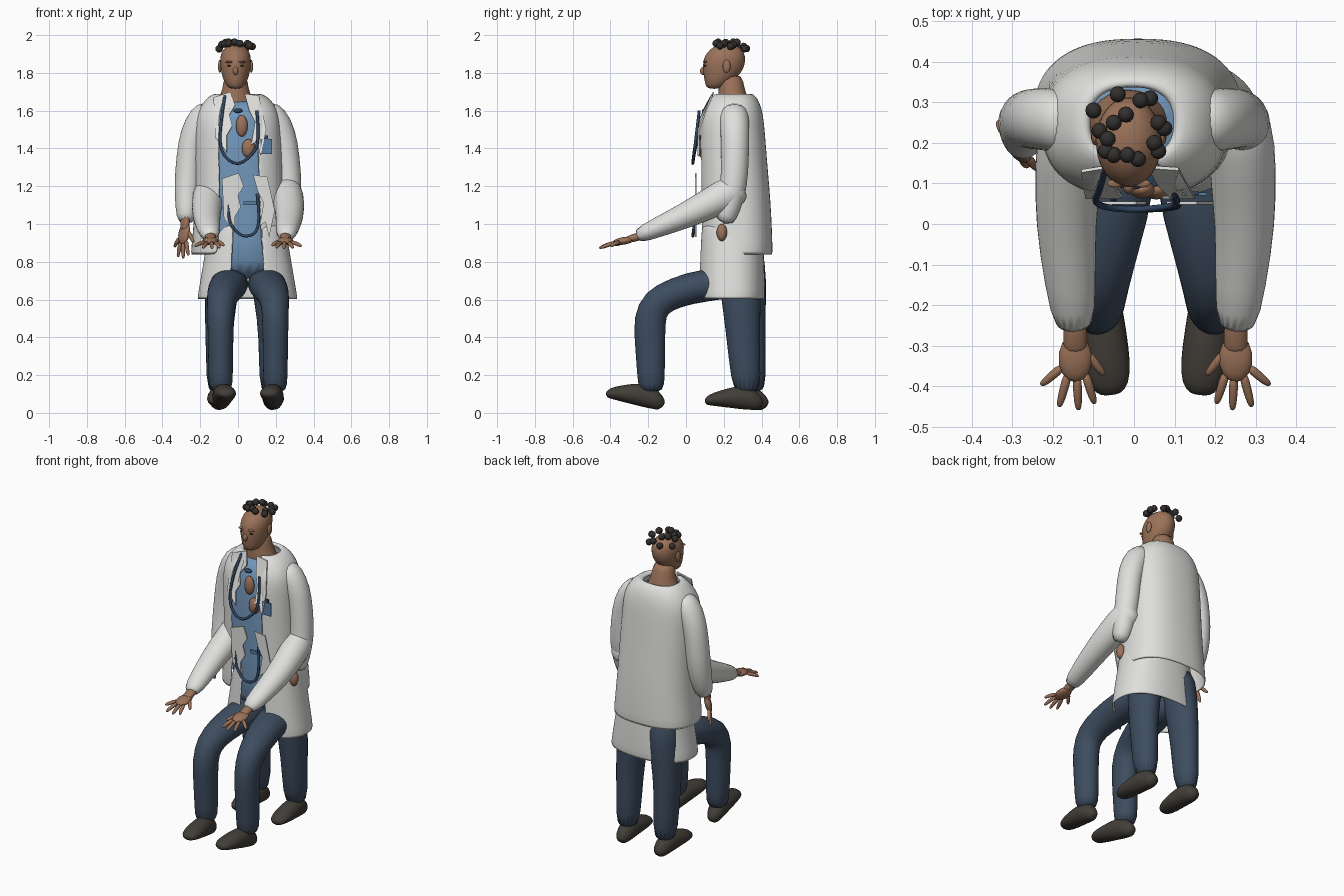
import bpy, bmesh, math
from math import sin, cos, pi, copysign
from mathutils import Vector, Matrix

cube = bpy.data.objects.get("Cube")
if cube:
    bpy.data.objects.remove(cube)


def material(name, *rgb):
    m = bpy.data.materials.new(name)
    m.use_nodes = True
    m.diffuse_color = (*rgb, 1)
    m.node_tree.nodes["Principled BSDF"].inputs["Base Color"].default_value = (*rgb, 1)
    return m


WHITE = material("coat white", .74, .74, .72)
SKIN = material("skin brown", .33, .17, .1)
DENIM = material("trouser navy", .047, .073, .115)
BLUE = material("shirt blue", .17, .31, .5)
SHOE = material("shoe brown", .055, .048, .04)
HAIR = material("hair dark", .032, .029, .027)
CORD = material("cord navy", .03, .06, .12)
BADGE = material("badge blue", .1, .2, .36)


def finish(name, bm, mat, thick=0, subdiv=0, smooth=True):
    bmesh.ops.recalc_face_normals(bm, faces=bm.faces[:])
    me = bpy.data.meshes.new(name)
    bm.to_mesh(me)
    bm.free()
    me.materials.append(mat)
    for p in me.polygons:
        p.use_smooth = smooth
    ob = bpy.data.objects.new(name, me)
    bpy.context.collection.objects.link(ob)
    if thick:
        ob.modifiers.new("thickness", 'SOLIDIFY').thickness = thick
    if subdiv:
        ob.modifiers.new("smooth", 'SUBSURF').levels = subdiv
        ob.modifiers["smooth"].render_levels = subdiv
    return ob


def loft(name, rings, mat, n=16, gap=0, flat=False, power=1, matrix=None, subdiv=1):
    """Skin rings (x, y, z, rx, ry); gap opens the front by that half angle."""
    bm = bmesh.new()
    rows = []
    for i, (x, y, z, rx, ry) in enumerate(rings):
        a, b = rings[max(i - 1, 0)], rings[min(i + 1, len(rings) - 1)]
        t = Vector((0, 0, 1)) if flat else (Vector(b[:3]) - Vector(a[:3])).normalized()
        side = Vector((1, 0, 0))
        side = (side - t * side.dot(t)).normalized()
        up = t.cross(side)
        row = []
        for k in range(n + (1 if gap else 0)):
            ang = -pi / 2 + gap + k * (2 * pi - 2 * gap) / n
            c, s = (copysign(abs(v) ** power, v) for v in (cos(ang), sin(ang)))
            row.append(bm.verts.new(Vector((x, y, z)) + side * rx * c + up * ry * s))
        rows.append(row)
    for p, q in zip(rows, rows[1:]):
        for k in range(n):
            j = (k + 1) % len(p)
            bm.faces.new((p[k], p[j], q[j], q[k]))
    if not gap:
        bm.faces.new(rows[0])
        bm.faces.new(rows[-1])
    if matrix:
        bm.transform(matrix)
    return finish(name, bm, mat, .008 if gap else 0, subdiv)


def ball(name, loc, size, mat, matrix=None, seg=14):
    bm = bmesh.new()
    bmesh.ops.create_uvsphere(bm, u_segments=seg, v_segments=seg // 2 + 2, radius=1)
    bm.transform((matrix or Matrix()) @ Matrix.Translation(loc) @ Matrix.Diagonal((*size, 1)))
    return finish(name, bm, mat)


def plate(name, pts, mat):
    bm = bmesh.new()
    bm.faces.new([bm.verts.new(p) for p in pts])
    return finish(name, bm, mat, .008, smooth=False)


def cord(name, pts, r):
    cu = bpy.data.curves.new(name, 'CURVE')
    cu.dimensions = '3D'
    cu.bevel_depth = r
    cu.bevel_resolution = 2
    sp = cu.splines.new('NURBS')
    sp.points.add(len(pts) - 1)
    for p, co in zip(sp.points, pts):
        p.co = (*co, 1)
    sp.use_endpoint_u = True
    sp.order_u = 3
    cu.materials.append(CORD)
    bpy.context.collection.objects.link(bpy.data.objects.new(name, cu))


def hand(name, matrix):
    """Hand reaching along -y, thumb on +x."""
    ball(name + "_palm", (0, -.055, -.006), (.042, .06, .02), SKIN, matrix)
    loft(name + "_wrist", [(0, .06, .01, .033, .026), (0, 0, 0, .03, .022),
                           (0, -.05, -.004, .034, .018)], SKIN, 10, matrix=matrix)
    fingers = [(-.03, -.075, -.085, -.125), (-.017, -.09, -.04, -.18), (.004, -.095, .008, -.188),
               (.024, -.09, .048, -.172), (.028, -.04, .072, -.1)]
    for i, (x0, y0, x1, y1) in enumerate(fingers):
        path = [(x0 + (x1 - x0) * t, y0 + (y1 - y0) * t, -.008 - .016 * t * t, r, r)
                for t, r in ((0, .013), (.5, .012), (.9, .01), (1, .004))]
        loft(f"{name}_finger_{i + 1}", path, SKIN, 8, matrix=matrix)


def shoe(name, x0, x1, y, tilt):
    prof = [(0, .02, .025), (.02, .045, .045), (.08, .056, .068), (.15, .058, .058),
            (.22, .06, .043), (.275, .05, .03), (.298, .025, .014)]
    loft(name, [(x0 + (x1 - x0) * u / .3, y - u, h + .005 + tilt * u, w, h)
                for u, w, h in prof], SHOE, 14)


# Head and neck
HX = -.013
loft("head", [(HX, .15, 1.715, .03, .035), (HX, .162, 1.735, .052, .06), (HX, .182, 1.775, .07, .088),
              (HX, .198, 1.82, .08, .11), (HX, .203, 1.87, .084, .114), (HX, .21, 1.91, .077, .1),
              (HX, .215, 1.94, .052, .068), (HX, .215, 1.953, .02, .026)], SKIN, 20, flat=True)
loft("neck", [(HX, .25, 1.58, .12, .09), (HX, .25, 1.66, .095, .085), (HX, .242, 1.71, .068, .068),
              (HX, .235, 1.8, .064, .066)], SKIN, flat=True)
ball("nose", (HX, .092, 1.81), (.014, .018, .022), SKIN)
ball("lips", (HX, .11, 1.765), (.024, .013, .01), SKIN)
for s, side in ((-1, "right"), (1, "left")):
    ball(side + "_ear", (HX + s * .083, .215, 1.835), (.01, .021, .034), SKIN)
    ball(side + "_eye", (HX + s * .032, .103, 1.838), (.012, .008, .005), HAIR)
    ball(side + "_brow", (HX + s * .034, .1, 1.858), (.02, .01, .006), SKIN)

# Hair tufts sit on the crown, lower towards its rim
tufts = [(-.04, .32), (-.1, .28), (.016, .305), (.04, .31), (-.02, .27), (-.05, .25), (-.085, .23),
         (-.065, .21), (-.07, .18), (-.05, .17), (-.016, .17), (.01, .16), (.05, .2), (.06, .25),
         (.075, .236), (.06, .18)]
for i, (x, y) in enumerate(tufts):
    drop = 4 * ((x - HX) ** 2 + (y - .22) ** 2)
    ball(f"hair_tuft_{i + 1}", (x, y, 1.972 - drop), (.02, .02, .02), HAIR, seg=12)

# Shirt, coat and lower coat skirt
loft("shirt", [(.03, .24, .7, .19, .14), (.03, .23, .9, .19, .145), (.02, .23, 1.2, .19, .145),
               (.01, .23, 1.5, .18, .145), (.005, .24, 1.6, .15, .125), (0, .245, 1.66, .1, .09)],
     BLUE, 24, flat=True, power=.8)
loft("coat", [(.01, .265, .835, .262, .195), (.01, .263, .95, .25, .193), (.01, .26, 1.1, .238, .19),
              (.005, .25, 1.3, .235, .182), (0, .24, 1.5, .23, .177), (0, .24, 1.58, .222, .168),
              (0, .247, 1.64, .19, .145), (0, .25, 1.68, .15, .118), (-.005, .25, 1.695, .11, .092),
              (-.005, .25, 1.67, .1, .085)], WHITE, 32, gap=.38, flat=True, power=.82)
loft("coat_skirt", [(.05, .24, .6, .268, .18), (.05, .24, .7, .25, .178), (.05, .24, .85, .225, .172),
                    (.05, .24, 1, .2, .165)], WHITE, 32, gap=.3, flat=True, power=.85)

# Ragged lapels: the upper pair leans back to the neck, the lower pair hangs flat
lapels = {"right": [(-.13, 1.67), (-.04, 1.7), (-.015, 1.63), (-.045, 1.58), (-.03, 1.52), (-.06, 1.47),
                    (-.06, 1.38), (-.12, 1.46)],
          "left": [(.035, 1.69), (.11, 1.68), (.15, 1.5), (.12, 1.36), (.1, 1.44), (.07, 1.42),
                   (.09, 1.54), (.06, 1.6)]}
for side, pts in lapels.items():
    plate(side + "_upper_lapel", [(x, .062 + max(0, z - 1.54) * .5, z) for x, z in pts], WHITE)
    plate(side + "_lower_lapel", [(x + .045, .056, z - .43) for x, z in pts], WHITE)

# Listening tube loops
cord("upper_tube", [(-.07, .14, 1.68), (-.085, .08, 1.58), (-.1, .055, 1.43), (-.07, .04, 1.35),
                    (0, .035, 1.31), (.07, .04, 1.36), (.115, .05, 1.43), (.1, .07, 1.6)], .008)
cord("lower_tube", [(-.05, .06, 1.16), (-.055, .05, 1.03), (-.02, .04, .97), (.03, .035, .93),
                    (.1, .04, .95), (.115, .05, 1.05), (.1, .06, 1.16)], .008)

# Badge with clip, pocket tag, exposed skin on the chest
for name, x, y, z, w, h, mat in (("badge", .15, .07, 1.41, .03, .04, BADGE),
                                 ("badge_clip", .15, .072, 1.457, .01, .012, CORD),
                                 ("pocket_tag", .07, .075, 1.11, .04, .01, BADGE)):
    plate(name, [(x - w, y, z - h), (x + w, y, z - h), (x + w, y, z + h), (x - w, y, z + h)], mat)
ball("upper_chest_skin", (.02, .085, 1.52), (.032, .022, .058), SKIN)
ball("lower_chest_skin", (.055, .085, 1.4), (.036, .025, .05), SKIN)
ball("collar_button", (0, .1, 1.6), (.025, .015, .012), CORD)
ball("left_hip_hand", (.258, .19, .955), (.026, .028, .046), SKIN)

MID = .053
for s, side in ((-1, "right"), (1, "left")):
    # Hanging sleeve
    loft(side + "_hanging_sleeve", [(s * .14, .25, 1.61, .06, .07), (s * .19, .255, 1.57, .075, .08),
         (s * .235, .26, 1.48, .075, .078), (s * .258, .26, 1.36, .07, .074),
         (s * .268, .255, 1.2, .072, .074), (s * .272, .225, 1.08, .06, .062),
         (s * .275, .2, 1, .046, .05)], WHITE)
    # Reaching sleeve and hand
    loft(side + "_reaching_sleeve", [(MID + s * .19, .31, 1.2, .06, .07), (MID + s * .21, .24, 1.17, .083, .092),
         (MID + s * .215, .14, 1.115, .085, .085), (MID + s * .222, 0, 1.045, .076, .07),
         (MID + s * .21, -.15, .982, .064, .054), (MID + s * .198, -.275, .928, .05, .04)], WHITE)
    hand(side + "_reaching_hand", Matrix.Translation((MID + s * .198, -.278, .925))
         @ Matrix.Rotation(.16, 4, 'X') @ Matrix.Diagonal((-s, 1, 1, 1)))
    # Bent leg and shoe
    loft(side + "_bent_leg", [(MID + s * .09, .3, .69, .1, .08), (MID + s * .1, .1, .68, .105, .09),
         (MID + s * .13, -.06, .637, .09, .082), (MID + s * .143, -.16, .585, .076, .086),
         (MID + s * .145, -.195, .5, .071, .09), (MID + s * .145, -.19, .35, .068, .08),
         (MID + s * .145, -.185, .2, .066, .075), (MID + s * .145, -.183, .1, .063, .068)], DENIM)
    shoe(side + "_front_shoe", MID + s * .145, MID + s * .11, -.125, .25)
    # Straight leg and shoe
    x, dy = .04 + s * .14, -s * .014
    loft(side + "_straight_leg", [(x - s * .04, .29 + dy, .9, .1, .11), (x - s * .02, .3 + dy, .7, .095, .115),
         (x, .312 + dy, .5, .078, .097), (x, .322 + dy, .3, .07, .085),
         (x, .34 + dy, .08, .068, .076)], DENIM)
    shoe(side + "_rear_shoe", x, x + s * .01, .412 + dy, .12)

# Hanging hand
hand("right_hanging_hand", Matrix.Translation((-.28, .19, 1.005)) @ Matrix.Rotation(-.9, 4, 'Z')
     @ Matrix.Rotation(1.35, 4, 'X'))
